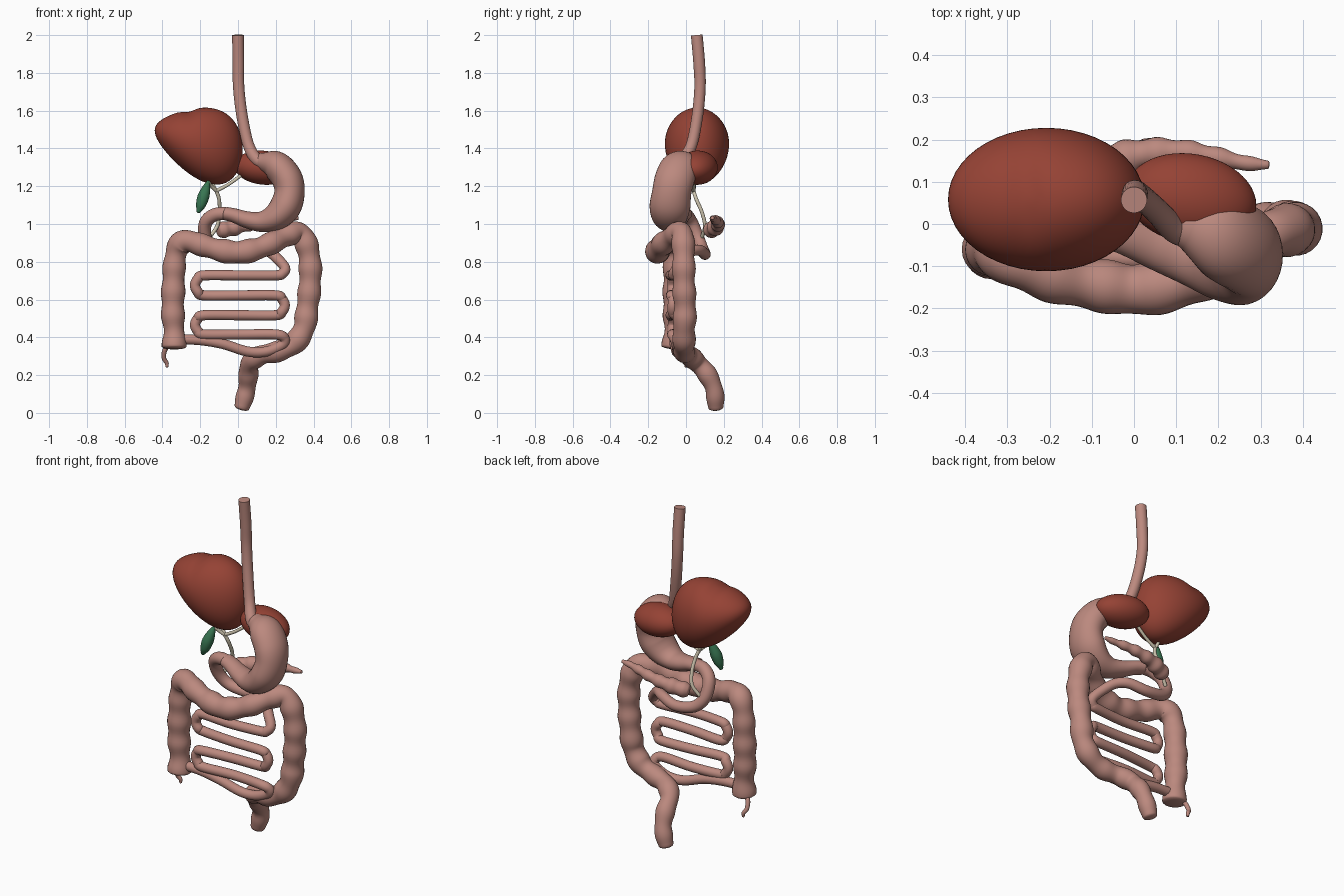
import bpy, bmesh, math
from mathutils import Vector


def material(name, rgb):
    m = bpy.data.materials.new(name)
    m.diffuse_color = (*rgb, 1)
    return m


PINK = material("gut pink", (0.50, 0.25, 0.21))
RED = material("liver red", (0.30, 0.055, 0.035))
GREEN = material("gallbladder green", (0.04, 0.18, 0.085))
CREAM = material("duct cream", (0.62, 0.56, 0.43))


def finish(name, bm, mat):
    bmesh.ops.recalc_face_normals(bm, faces=bm.faces[:])
    me = bpy.data.meshes.new(name)
    bm.to_mesh(me)
    bm.free()
    me.materials.append(mat)
    ob = bpy.data.objects.new(name, me)
    bpy.context.collection.objects.link(ob)
    bpy.context.view_layer.objects.active = ob
    ob.select_set(True)
    bpy.ops.object.shade_smooth_by_angle(angle=math.radians(50))
    ob.select_set(False)
    return ob


def spline(pts, steps):
    """Catmull-Rom through (x, y, z, radius) points."""
    p = [Vector(q) for q in pts]
    p = [2 * p[0] - p[1]] + p + [2 * p[-1] - p[-2]]
    out = []
    for i in range(1, len(p) - 2):
        a, b, c, d = p[i - 1:i + 3]
        for k in range(steps):
            t = k / steps
            out.append(0.5 * (2 * b + (c - a) * t + (2 * a - 5 * b + 4 * c - d) * t * t
                              + (3 * b - a - 3 * c + d) * t ** 3))
    return out + [p[-2]]


def tube(name, pts, mat, steps=8, sides=24, depth=1.0, caps=(0.3, 0.3), bump=0.0, wave=0.13):
    """Swept tube of varying radius; caps = dome height, bump = ring swelling."""
    path = spline(pts, steps)
    pos = [q.to_3d() for q in path]
    n = len(pos)
    tan = [(pos[min(i + 1, n - 1)] - pos[max(i - 1, 0)]).normalized() for i in range(n)]
    rings, s = [], 0.0
    for i in range(n):
        s += (pos[i] - pos[i - 1]).length if i else 0
        rings.append((pos[i], tan[i], path[i].w * (1 + bump * math.sin(2 * math.pi * s / wave))))

    def dome(ring, sign, h):
        c, t, r = ring
        return [(c + t * sign * h * r * math.sin(a), t, r * math.cos(a))
                for a in (math.radians(d) for d in (25, 50, 70, 84))] if h else []
    rings = dome(rings[0], -1, caps[0])[::-1] + rings + dome(rings[-1], 1, caps[1])
    bm = bmesh.new()
    u, prev = rings[0][1].orthogonal().normalized(), None
    for c, t, r in rings:
        u = (u - t * u.dot(t)).normalized()
        v = t.cross(u)
        loop = []
        for k in range(sides):
            a = 2 * math.pi * k / sides
            off = (u * math.cos(a) + v * math.sin(a)) * r
            off.y *= depth
            loop.append(bm.verts.new(c + off))
        if prev:
            for k in range(sides):
                j = (k + 1) % sides
                bm.faces.new((prev[k], prev[j], loop[j], loop[k]))
        else:
            bm.faces.new(loop)
        prev = loop
    bm.faces.new(prev)
    return finish(name, bm, mat)


def blob(name, mat, shape):
    """Unit sphere reshaped by a function of its coordinates."""
    bm = bmesh.new()
    bmesh.ops.create_uvsphere(bm, u_segments=48, v_segments=32, radius=1)
    for v in bm.verts:
        v.co = shape(*v.co)
    return finish(name, bm, mat)


# liver: large pear-shaped right lobe and small left lobe
def right_lobe(u, v, w):
    z = 1.425 - 0.05 * u + 0.02 * u * u + w * (0.19 + 0.07 * u)
    z -= 0.014 * max(w, 0) * math.exp(-((u + 0.22) / 0.17) ** 2)
    return Vector((-0.208 + 0.233 * u, 0.058 + 0.17 * v, z))


blob("liver_right_lobe", RED, right_lobe)
blob("liver_left_lobe", RED, lambda u, v, w: Vector(
    (0.135 + 0.155 * u, 0.06 - 0.015 * u + 0.107 * v, 1.298 - 0.01 * u + 0.09 * w)))

# oesophagus
tube("oesophagus", [(0, 0.057, 2.0, 0.031), (0.002, 0.07, 1.85, 0.031), (0.004, 0.074, 1.72, 0.03),
                    (0.022, 0.06, 1.57, 0.03), (0.055, 0.03, 1.42, 0.03), (0.1, -0.015, 1.34, 0.032),
                    (0.15, -0.03, 1.32, 0.03)], PINK, caps=(0, 0.3))

# stomach
tube("stomach", [(0.13, 0.0, 1.33, 0.048), (0.2, -0.03, 1.31, 0.077), (0.257, -0.058, 1.245, 0.082),
                 (0.273, -0.075, 1.17, 0.08), (0.25, -0.085, 1.09, 0.083), (0.195, -0.085, 1.035, 0.072),
                 (0.125, -0.072, 1.012, 0.055), (0.05, -0.05, 1.022, 0.045), (-0.02, -0.025, 1.045, 0.038),
                 (-0.065, -0.012, 1.055, 0.036)], PINK, sides=32, depth=1.3, caps=(0.9, 0.3))

# duodenum and small intestine: C-loop, then stacked switchbacks, then into the caecum
small = [(-0.04, -0.015, 1.055, 0.034), (-0.12, 0.0, 1.05, 0.035), (-0.172, 0.03, 1.005, 0.035),
         (-0.17, 0.065, 0.92, 0.034), (-0.115, 0.09, 0.86, 0.032), (0, 0.1, 0.84, 0.03),
         (0.1, 0.075, 0.86, 0.029), (0.16, 0.03, 0.855, 0.028), (0.215, -0.02, 0.81, 0.028),
         (0.25, -0.05, 0.765, 0.027), (0.235, -0.065, 0.738, 0.027)]
rows = [0.728, 0.622, 0.517, 0.415]
for i, z in enumerate(rows):
    side = 1 if i % 2 == 0 else -1
    for x in (0.19, 0, -0.19):
        small.append((0.01 + side * x, -0.07 - 0.012 * math.cos(9 * x + i), z, 0.027))
    if i < 3:
        zn = rows[i + 1]
        for f, e in ((0.17, 0.222), (0.5, 0.238), (0.83, 0.222)):
            small.append((0.01 - side * e, -0.07, z + (zn - z) * f, 0.027))
small += [(0.245, -0.06, 0.395, 0.027), (0.235, -0.05, 0.36, 0.027), (0.15, -0.045, 0.325, 0.027),
          (0.05, -0.05, 0.325, 0.027), (-0.08, -0.06, 0.365, 0.027), (-0.2, -0.06, 0.385, 0.027),
          (-0.31, -0.06, 0.39, 0.027)]
tube("small_intestine", small, PINK, steps=6, sides=20)

# large intestine: caecum, ascending, transverse, descending, sigmoid, rectum
tube("large_intestine", [
    (-0.338, -0.065, 0.35, 0.066), (-0.338, -0.06, 0.42, 0.056), (-0.345, -0.06, 0.54, 0.061),
    (-0.342, -0.06, 0.68, 0.061), (-0.335, -0.062, 0.8, 0.058), (-0.315, -0.07, 0.88, 0.06),
    (-0.27, -0.095, 0.91, 0.06), (-0.18, -0.13, 0.885, 0.058), (-0.09, -0.145, 0.86, 0.06),
    (0.0, -0.155, 0.85, 0.062), (0.09, -0.145, 0.865, 0.06), (0.18, -0.115, 0.9, 0.058),
    (0.26, -0.06, 0.94, 0.058), (0.32, -0.025, 0.955, 0.058), (0.36, -0.015, 0.9, 0.06),
    (0.382, -0.012, 0.79, 0.06), (0.38, -0.01, 0.67, 0.06), (0.365, -0.005, 0.54, 0.06),
    (0.35, -0.01, 0.45, 0.06), (0.3, -0.01, 0.37, 0.058), (0.21, -0.01, 0.325, 0.054),
    (0.12, 0.015, 0.305, 0.053), (0.065, 0.06, 0.265, 0.052), (0.055, 0.115, 0.2, 0.05),
    (0.045, 0.15, 0.12, 0.048), (0.02, 0.158, 0.028, 0.042)],
    PINK, caps=(0.2, 0.35), bump=0.065)

# appendix
tube("appendix", [(-0.36, -0.04, 0.37, 0.013), (-0.388, -0.025, 0.33, 0.013), (-0.392, -0.01, 0.29, 0.012),
                  (-0.378, 0.0, 0.265, 0.011), (-0.376, 0.0, 0.243, 0.007)], PINK, sides=12)

# pancreas
tube("pancreas", [(-0.1, 0.125, 0.965, 0.036), (-0.05, 0.145, 0.975, 0.044), (0.02, 0.165, 0.99, 0.037),
                  (0.1, 0.17, 1.005, 0.031), (0.18, 0.16, 1.018, 0.026), (0.26, 0.145, 1.027, 0.018),
                  (0.318, 0.14, 1.032, 0.011)], PINK, bump=0.1, wave=0.075)

# gallbladder
tube("gallbladder", [(-0.157, 0.0, 1.225, 0.008), (-0.168, -0.01, 1.19, 0.022), (-0.183, -0.02, 1.145, 0.031),
                     (-0.197, -0.027, 1.1, 0.026), (-0.208, -0.03, 1.07, 0.013)], GREEN, caps=(0.5, 0.9))

# bile ducts: common duct plus three branches
tube("common_bile_duct", [(-0.115, 0.04, 1.175, 0.01), (-0.1, 0.055, 1.13, 0.01), (-0.098, 0.085, 1.06, 0.01),
                          (-0.11, 0.1, 0.99, 0.01), (-0.15, 0.085, 0.93, 0.01)], CREAM, sides=12)
for name, end, mid in (("right_hepatic_duct", (-0.14, 0.05, 1.245), (-0.13, 0.045, 1.205)),
                       ("left_hepatic_duct", (0.02, 0.05, 1.26), (-0.05, 0.042, 1.21)),
                       ("cystic_duct", (-0.157, 0.0, 1.222), (-0.14, 0.02, 1.2))):
    tube(name, [(*end, 0.009), (*mid, 0.009), (-0.115, 0.04, 1.175, 0.01)], CREAM, sides=12)
